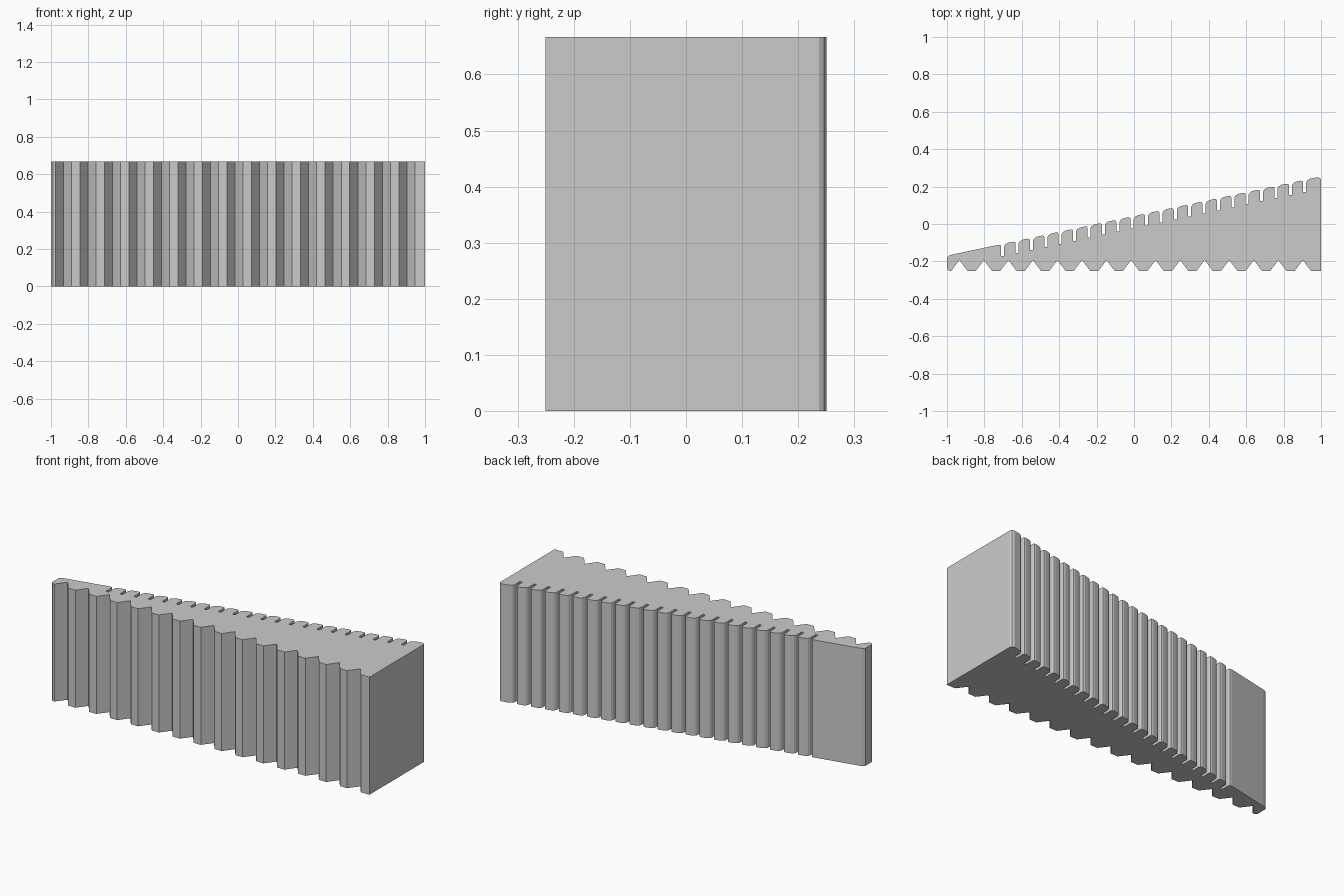
import bpy
import bmesh

cube = bpy.data.objects.get("Cube")
if cube:
    bpy.data.objects.remove(cube, do_unlink=True)

HEIGHT = 0.667
FRONT, VALLEY = -0.25, -0.193
SLOPE = 0.212


def back(x):
    """Height of the sloping back edge at x."""
    return 0.0425 + SLOPE * x


# Front edge: flat lands separated by V notches
profile = [(-1, FRONT + 0.01), (-0.99, FRONT)]
for i in range(15):
    apex = -0.934 + i * 0.1312
    profile += [(apex - 0.043, FRONT), (apex, VALLEY), (apex + 0.043, FRONT)]
profile += [(1, FRONT), (1, 0.237)]

# Sloping back edge: narrow slots between round-shouldered ribs
profile += [(0.994, 0.246), (0.982, 0.25)]
for i in reversed(range(22)):
    slot = -0.702 + i * 0.0769
    left, right = slot - 0.008, slot + 0.008
    floor = back(slot) - 0.065
    profile += [
        (right + 0.02, back(right + 0.02)),
        (right + 0.006, back(right) - 0.005),
        (right, back(right) - 0.016),
        (right, floor),
        (left, floor),
        (left, back(left) - 0.012),
        (left - 0.004, back(left) - 0.004),
        (left - 0.014, back(left - 0.014)),
    ]
profile += [(-0.975, back(-0.975)), (-0.99, -0.17), (-1, -0.18)]

# Extrude the outline into the ridged wedge
bm = bmesh.new()
base = bm.faces.new([bm.verts.new((x, y, 0)) for x, y in profile])
extruded = bmesh.ops.extrude_face_region(bm, geom=[base], use_keep_orig=True)
top = [v for v in extruded["geom"] if isinstance(v, bmesh.types.BMVert)]
bmesh.ops.translate(bm, verts=top, vec=(0, 0, HEIGHT))
bmesh.ops.recalc_face_normals(bm, faces=bm.faces)
mesh = bpy.data.meshes.new("ridged_wedge")
bm.to_mesh(mesh)
bm.free()
wedge = bpy.data.objects.new("ridged_wedge", mesh)
bpy.context.collection.objects.link(wedge)

# Plain grey
grey = bpy.data.materials.new("light_grey")
grey.use_nodes = True
colour = (0.6, 0.6, 0.6, 1)
grey.diffuse_color = colour
grey.node_tree.nodes["Principled BSDF"].inputs["Base Color"].default_value = colour
mesh.materials.append(grey)
